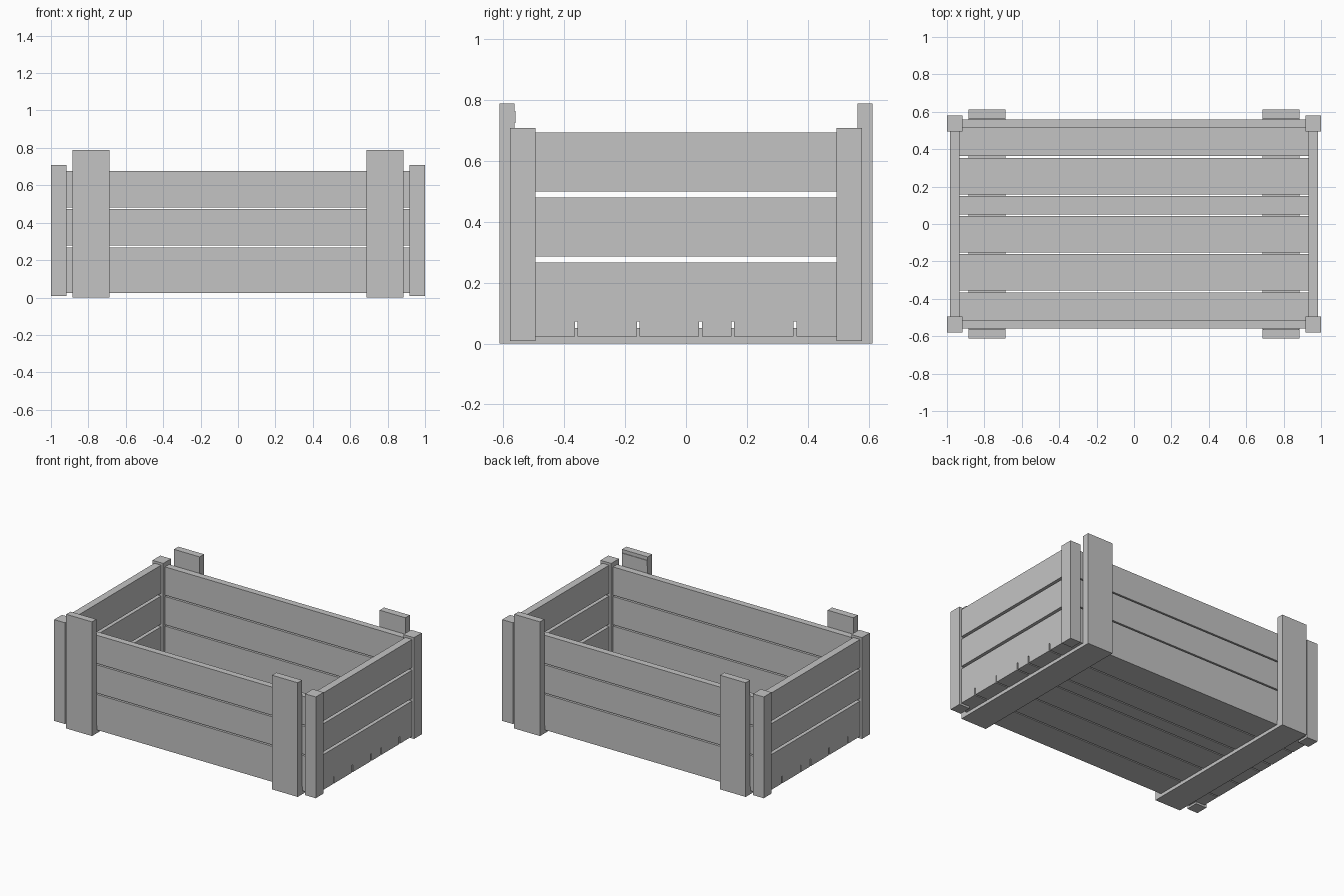
import bpy

cube = bpy.data.objects.get("Cube")
if cube:
    bpy.data.objects.remove(cube, do_unlink=True)

grey = bpy.data.materials.new("plain_grey")
grey.use_nodes = True
colour = (0.55, 0.55, 0.55, 1)
grey.diffuse_color = colour
grey.node_tree.nodes["Principled BSDF"].inputs["Base Color"].default_value = colour


def box(name, x, y, z):
    """Box from (low, high) ranges along each axis."""
    spans = (x, y, z)
    bpy.ops.mesh.primitive_cube_add(size=1)
    obj = bpy.context.object
    obj.name = name
    mid = [(a + b) / 2 for a, b in spans]
    size = [abs(b - a) for a, b in spans]
    for v in obj.data.vertices:
        v.co = [m + c * s for m, c, s in zip(mid, v.co, size)]
    obj.data.materials.append(grey)
    return obj


def both(side, low, high):
    return tuple(sorted((side * low, side * high)))


BOARD = 0.195      # plank width
FLOOR_TOP = 0.073
GAP = 0.009        # floor gap

# Floor planks, with one narrow plank among the wide ones
y = -0.56
for i, width in enumerate((BOARD, BOARD, BOARD, BOARD / 2, BOARD, BOARD)):
    end = 0.56 if i == 5 else y + width
    box("floor_plank", (-0.985, 0.985), (y, end), (0.023, FLOOR_TOP))
    y = end + GAP

# Long wall planks are closely stacked, short wall planks have wider gaps
for row in range(3):
    low = FLOOR_TOP + row * (BOARD + 0.0095)
    for s, name in ((-1, "front_plank"), (1, "back_plank")):
        box(name, (-0.934, 0.934), both(s, 0.515, 0.56), (low, low + BOARD))
    low = FLOOR_TOP + row * (BOARD + 0.018)
    for s, name in ((-1, "right_plank"), (1, "left_plank")):
        box(name, both(s, 0.934, 0.985), (-0.515, 0.515), (low, low + BOARD - 0.001))

for sx in (-1, 1):
    strap_x = both(sx, 0.688, 0.885)
    # Bottom runner under the floor
    box("bottom_runner", strap_x, (-0.612, 0.612), (0, 0.052))
    for sy in (-1, 1):
        # Corner posts and tall outer straps
        box("corner_post", both(sx, 0.918, 1), both(sy, 0.494, 0.579), (0.009, 0.709))
        box("outer_strap", strap_x, both(sy, 0.564, 0.612), (0.003, 0.789))

# Thin cleat on the inner face of one front strap
box("strap_cleat", (0.69, 0.883), (-0.565, -0.56), (0.725, 0.765))
